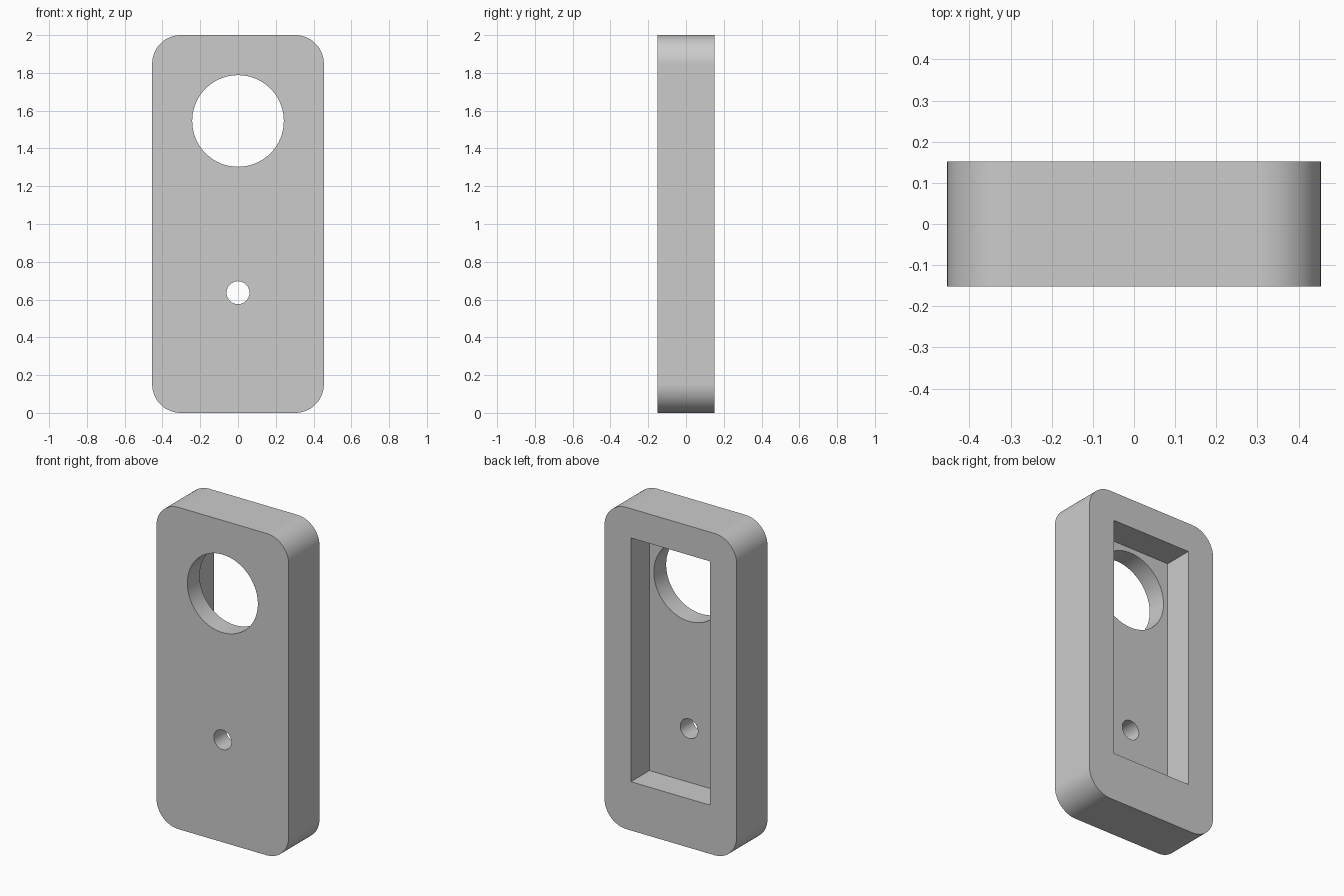
import bpy
import math

cube = bpy.data.objects.get("Cube")
if cube:
    bpy.data.objects.remove(cube, do_unlink=True)

U = 2 / 33  # one design unit: the plate is 33 units tall
WIDTH, DEPTH, HEIGHT, CORNER = 15 * U, 5 * U, 33 * U, 2.5 * U
BACK = DEPTH / 2

grey = bpy.data.materials.new("plain grey")
grey.use_nodes = True
colour = (0.6, 0.6, 0.6, 1)
grey.diffuse_color = colour
grey.node_tree.nodes["Principled BSDF"].inputs["Base Color"].default_value = colour


def box(name, size, centre):
    bpy.ops.mesh.primitive_cube_add(size=1, location=centre)
    obj = bpy.context.object
    obj.name = name
    obj.scale = size
    bpy.ops.object.transform_apply(location=True, rotation=False, scale=True)
    return obj


def hole(name, radius, z):
    bpy.ops.mesh.primitive_cylinder_add(
        vertices=96, radius=radius, depth=DEPTH * 2,
        location=(0, 0, z), rotation=(math.pi / 2, 0, 0))
    obj = bpy.context.object
    obj.name = name
    return obj


def apply(obj, modifier):
    bpy.context.view_layer.objects.active = obj
    bpy.ops.object.modifier_apply(modifier=modifier.name)


def cut(obj, cutter):
    cutter.hide_render = True
    mod = obj.modifiers.new("cut", 'BOOLEAN')
    mod.operation = 'DIFFERENCE'
    mod.solver = 'EXACT'
    mod.object = cutter
    apply(obj, mod)
    bpy.data.objects.remove(cutter, do_unlink=True)


# Plate with four rounded corners, on the edges that run front to back
plate = box("housing_plate", (WIDTH, DEPTH, HEIGHT), (0, 0, HEIGHT / 2))
plate.data.materials.append(grey)
weights = plate.data.attributes.new("bevel_weight_edge", 'FLOAT', 'EDGE')
for edge in plate.data.edges:
    a, b = (plate.data.vertices[i].co for i in edge.vertices)
    weights.data[edge.index].value = float(abs(a.y - b.y) > DEPTH / 2)
bevel = plate.modifiers.new("round corners", 'BEVEL')
bevel.limit_method = 'WEIGHT'
bevel.width = CORNER
bevel.segments = 20
apply(plate, bevel)

# Rectangular pocket open at the back
pocket_depth = 3 * U
cut(plate, box("pocket_cutter", (9 * U, pocket_depth * 2, 25 * U),
               (0, BACK, 17.5 * U)))

# Large and small round holes through the front wall
cut(plate, hole("large_hole_cutter", 4 * U, 25.5 * U))
cut(plate, hole("small_hole_cutter", U, 10.5 * U))

# Smooth round surfaces, crisp edges, flat faces kept flat
bpy.ops.object.select_all(action='DESELECT')
plate.select_set(True)
bpy.context.view_layer.objects.active = plate
bpy.ops.object.shade_smooth_by_angle(angle=math.radians(30))
normals = plate.modifiers.new("flat face normals", 'WEIGHTED_NORMAL')
normals.keep_sharp = True
